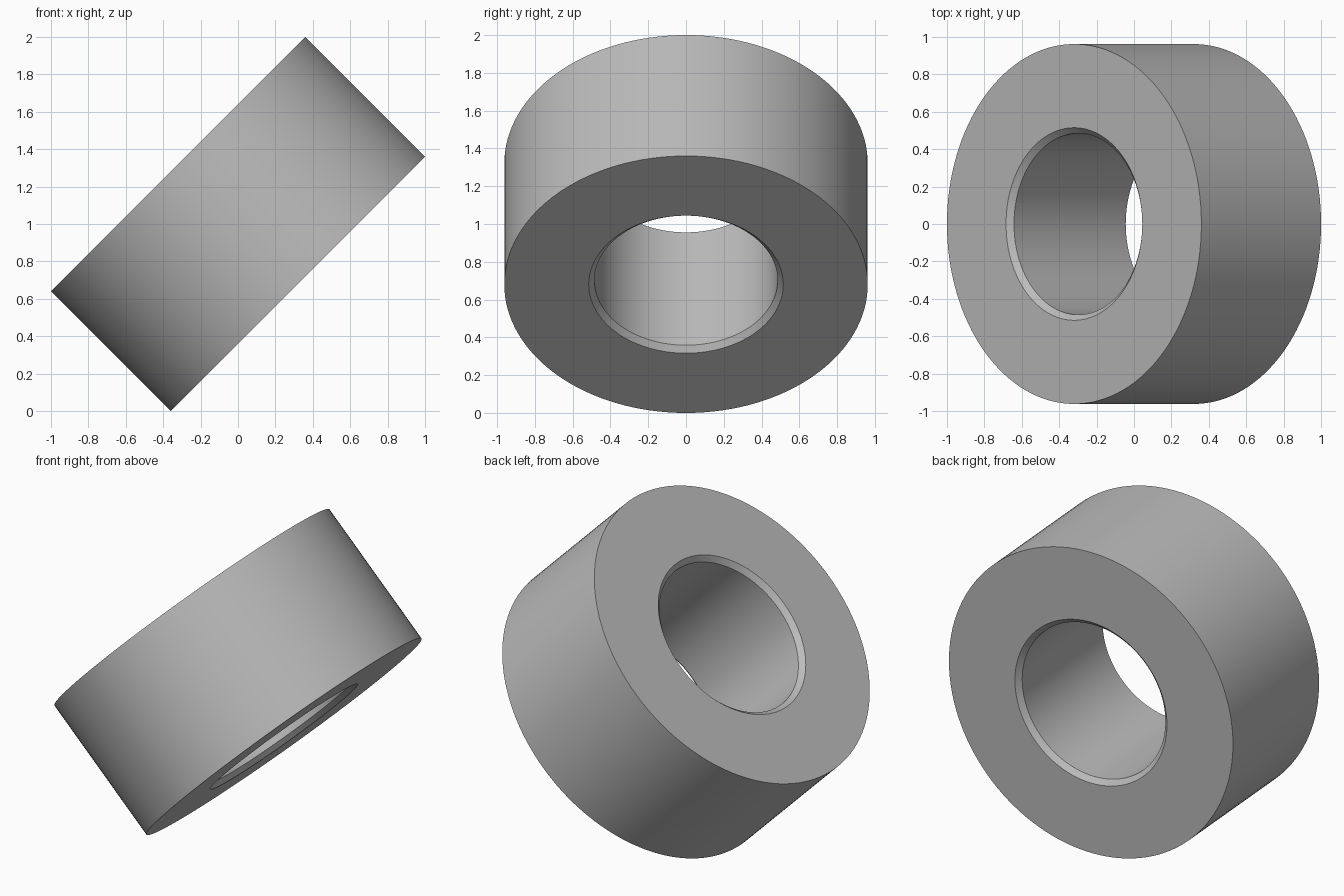
import bpy
import bmesh
from math import radians, tau
from mathutils import Matrix

cube = bpy.data.objects.get("Cube")
if cube:
    bpy.data.objects.remove(cube, do_unlink=True)

SEGMENTS = 128
OUTER, RIM, BORE = 0.962, 0.515, 0.485
HALF = 0.4525
CHAMFER = RIM - BORE

# Plain grey for the whole part
grey = bpy.data.materials.new("light_grey")
grey.use_nodes = True
color = (0.5, 0.5, 0.5, 1)
grey.diffuse_color = color
grey.node_tree.nodes["Principled BSDF"].inputs["Base Color"].default_value = color

# Cross-section of the ring wall, with a chamfer at each end of the bore
profile = [(OUTER, -HALF), (OUTER, HALF), (RIM, HALF),
           (BORE, HALF - CHAMFER), (BORE, CHAMFER - HALF), (RIM, -HALF)]

# Revolve the closed section around the ring axis
bm = bmesh.new()
verts = [bm.verts.new((r, 0, z)) for r, z in profile]
edges = [bm.edges.new((a, b)) for a, b in zip(verts, verts[1:] + verts[:1])]
bmesh.ops.spin(bm, geom=verts + edges, cent=(0, 0, 0), axis=(0, 0, 1),
               angle=tau, steps=SEGMENTS, use_merge=True)
bmesh.ops.remove_doubles(bm, verts=bm.verts, dist=0.0001)
bmesh.ops.recalc_face_normals(bm, faces=bm.faces)

# Lean the ring over and rest its lower edge on the ground
bm.transform(Matrix.Translation((0, 0, 1)) @ Matrix.Rotation(radians(-45), 4, "Y"))
mesh = bpy.data.meshes.new("spacer_ring")
bm.to_mesh(mesh)
bm.free()
mesh.materials.append(grey)

ring = bpy.data.objects.new("spacer_ring", mesh)
bpy.context.collection.objects.link(ring)
bpy.ops.object.select_all(action="DESELECT")
ring.select_set(True)
bpy.context.view_layer.objects.active = ring
bpy.ops.object.shade_smooth_by_angle(angle=radians(30))
